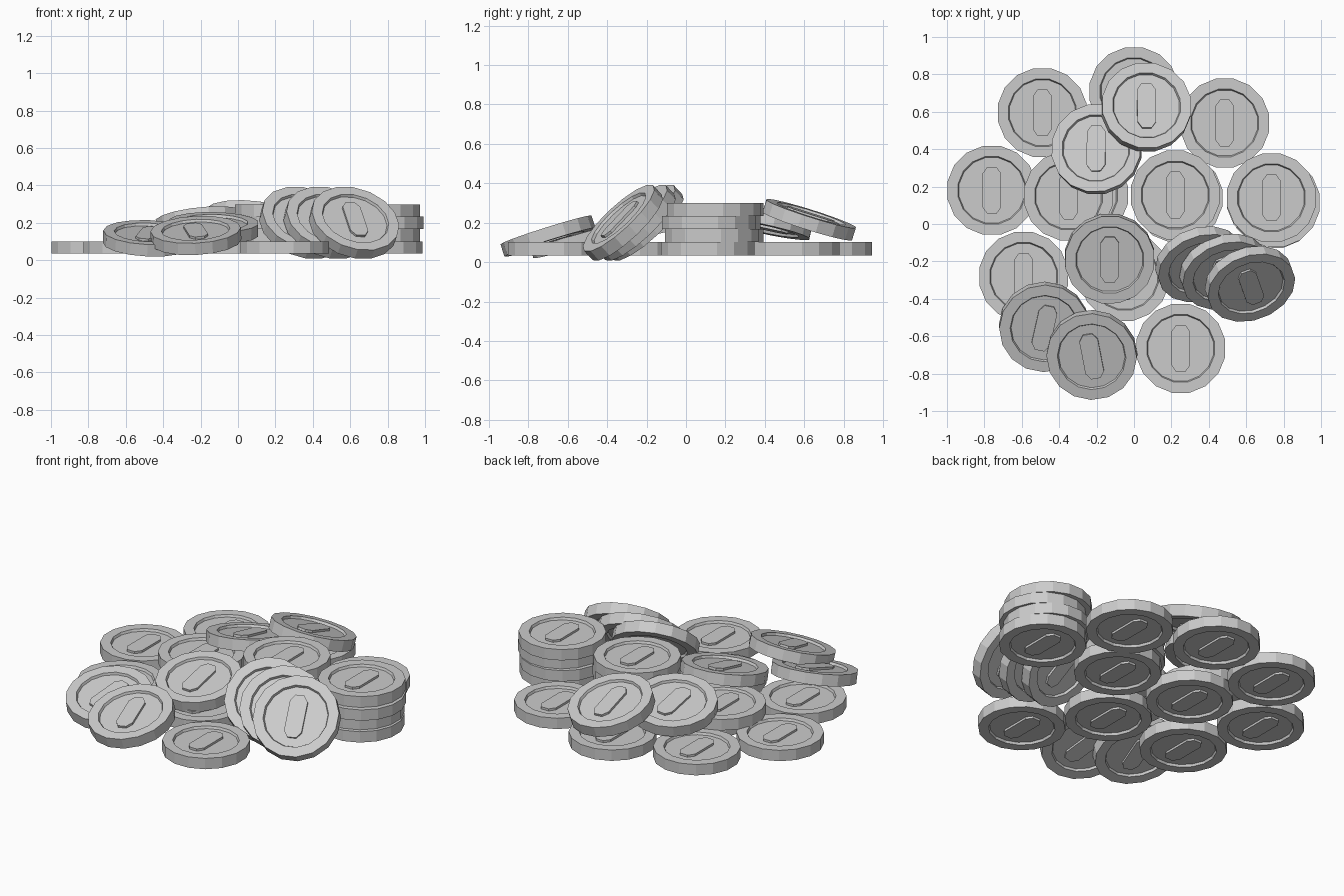
import bpy, bmesh, math
from mathutils import Vector, Matrix

if "Cube" in bpy.data.objects:
    bpy.data.objects.remove(bpy.data.objects["Cube"])

R, H, SIDES = 0.242, 0.066, 16
RIM, DEPTH = 0.178, 0.014


def make_coin_mesh():
    bm = bmesh.new()
    # Turned body: rim wall with a recessed field on both faces
    h = H / 2
    profile = [(RIM, -h + DEPTH), (RIM + 0.006, -h), (R, -h),
               (R, h), (RIM + 0.006, h), (RIM, h - DEPTH)]
    rings = []
    for r, z in profile:
        rings.append([bm.verts.new((r * math.cos(2 * math.pi * (i + 0.5) / SIDES),
                                    r * math.sin(2 * math.pi * (i + 0.5) / SIDES), z))
                      for i in range(SIDES)])
    for a, b in zip(rings, rings[1:]):
        for i in range(SIDES):
            j = (i + 1) % SIDES
            bm.faces.new((a[i], a[j], b[j], b[i]))
    bm.faces.new(rings[0][::-1])
    bm.faces.new(rings[-1])
    # Plain raised oblong pad in each recess
    outline = [(0.05, -0.09), (0.05, 0.09), (0.025, 0.125), (-0.025, 0.125),
               (-0.05, 0.09), (-0.05, -0.09), (-0.025, -0.125), (0.025, -0.125)]
    for side in (1, -1):
        low = [bm.verts.new((x, y, side * (h - DEPTH - 0.001))) for x, y in outline]
        top = [bm.verts.new((x, y, side * (h - 0.001))) for x, y in outline]
        bm.faces.new(top)
        bm.faces.new(low[::-1])
        for i in range(8):
            j = (i + 1) % 8
            bm.faces.new((low[i], low[j], top[j], top[i]))
    bmesh.ops.recalc_face_normals(bm, faces=bm.faces)
    mesh = bpy.data.meshes.new("coin")
    bm.to_mesh(mesh)
    bm.free()
    return mesh


coin_mesh = make_coin_mesh()


def coin(name, centre, normal=(0, 0, 1), spin=0.0):
    ob = bpy.data.objects.new(name, coin_mesh)
    tilt = Vector((0, 0, 1)).rotation_difference(Vector(normal).normalized())
    ob.matrix_world = (Matrix.Translation(centre) @ tilt.to_matrix().to_4x4()
                       @ Matrix.Rotation(math.radians(spin), 4, 'Z'))
    bpy.context.collection.objects.link(ob)


def stack(name, offsets):
    for k, (x, y) in enumerate(offsets):
        coin(f"{name}_{k + 1}", (x, y, 0.068 + k * H))


# Flat coins on the lowest layer
for k, (x, y) in enumerate([(-0.49, 0.595), (0, 0.707), (0.485, 0.54), (-0.76, 0.18),
                            (-0.59, -0.28), (-0.05, -0.28), (0.25, -0.665)]):
    coin(f"flat_coin_{k + 1}", (x, y, 0.068))

# Stacks
stack("right_stack", [(0.75, 0.11), (0.735, 0.13), (0.755, 0.115), (0.735, 0.14)])
stack("middle_stack", [(0.235, 0.14), (0.22, 0.155), (0.235, 0.14), (0.22, 0.155)])
stack("left_stack", [(-0.27, 0.155), (-0.35, 0.15)])

# Steeply leaning row at the front right
for k, c in enumerate([(0.355, -0.215, 0.2), (0.485, -0.255, 0.2), (0.62, -0.32, 0.2)]):
    coin(f"leaning_coin_{k + 1}", c, (0.25, -0.65, 0.7), 20)

# Gently tilted coins
coin("front_left_coin", (-0.48, -0.55, 0.117), (0.04, -0.27, 0.96), -12)
coin("front_coin", (-0.225, -0.7, 0.132), (-0.05, -0.3, 0.95), 10)
coin("centre_coin", (-0.13, -0.185, 0.172), (0.02, -0.22, 0.97))
coin("back_left_coin", (-0.2, 0.4, 0.2), (-0.1, 0.21, 0.97))
coin("back_coin", (0.065, 0.625, 0.215), (0.08, 0.3, 0.95))
